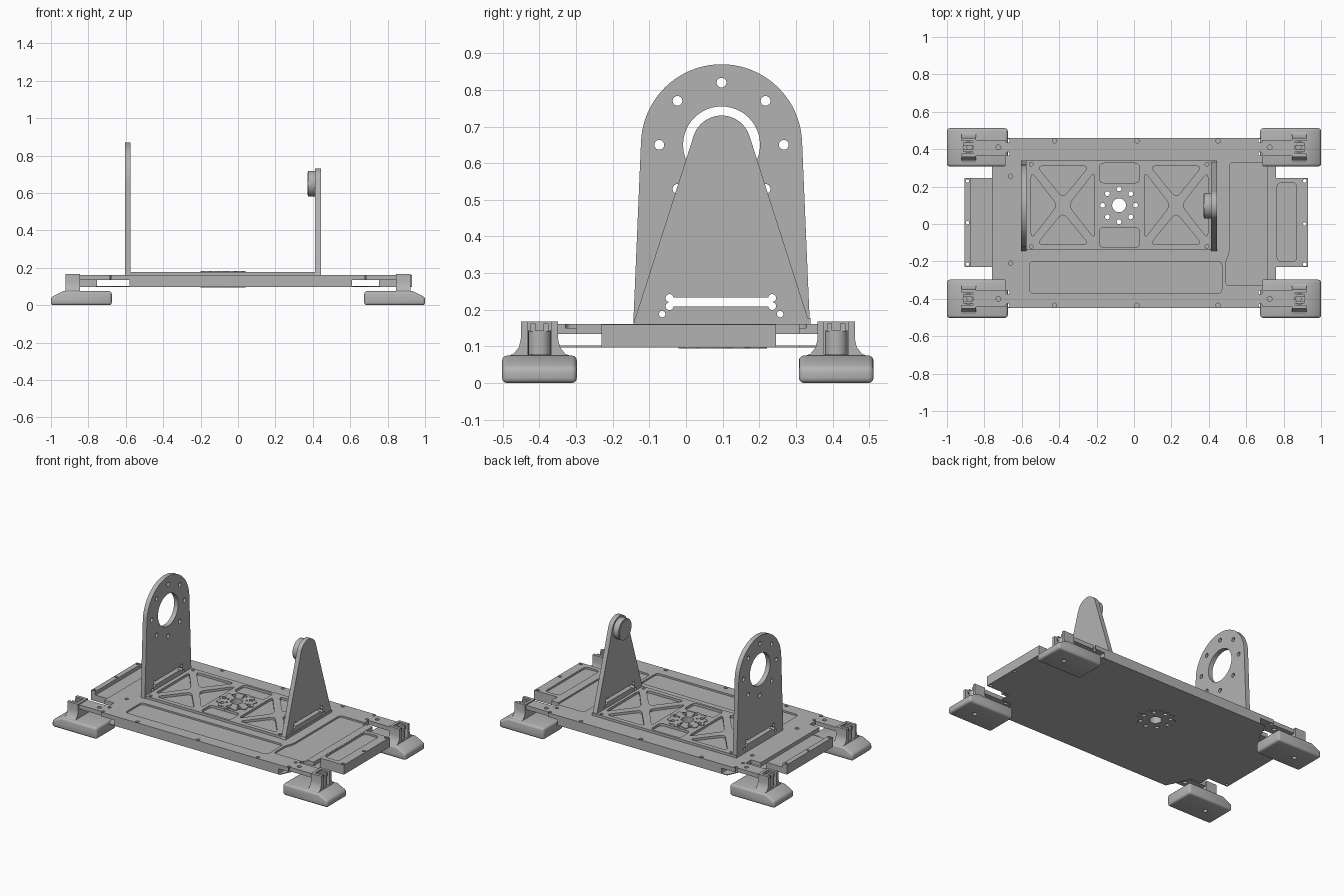
import bpy, bmesh
from math import sin, cos, pi, radians
from mathutils import Vector

if "Cube" in bpy.data.objects:
    bpy.data.objects.remove(bpy.data.objects["Cube"])

metal = bpy.data.materials.new("grey metal")
metal.use_nodes = True
COLOR = (0.45, 0.45, 0.45, 1)
metal.diffuse_color = COLOR
metal.node_tree.nodes["Principled BSDF"].inputs["Base Color"].default_value = COLOR


# ---- helpers ----
def add_prism(bm, pts, lo, hi, axis="z"):
    """Extrude a 2D outline along an axis (x: pts are y,z; y: pts are x,z)."""
    place = {"z": lambda p, h: (p[0], p[1], h),
             "x": lambda p, h: (h, p[0], p[1]),
             "y": lambda p, h: (p[0], h, p[1])}[axis]
    face = bm.faces.new([bm.verts.new(place(p, lo)) for p in pts])
    ext = bmesh.ops.extrude_face_region(bm, geom=[face])
    shift = Vector(place((0, 0), hi - lo))
    verts = [v for v in ext["geom"] if isinstance(v, bmesh.types.BMVert)]
    bmesh.ops.translate(bm, vec=shift, verts=verts)


def build(name, prisms):
    bm = bmesh.new()
    for prism in prisms:
        add_prism(bm, *prism)
    bmesh.ops.recalc_face_normals(bm, faces=bm.faces)
    mesh = bpy.data.meshes.new(name)
    bm.to_mesh(mesh)
    bm.free()
    mesh.materials.append(metal)
    obj = bpy.data.objects.new(name, mesh)
    bpy.context.collection.objects.link(obj)
    return obj


def bake(obj):
    """Apply the modifiers of an object."""
    deps = bpy.context.evaluated_depsgraph_get()
    obj.data = bpy.data.meshes.new_from_object(obj.evaluated_get(deps))
    obj.modifiers.clear()


def cut(obj, prisms):
    tool = build("cutter", prisms)
    tool.hide_render = True
    mod = obj.modifiers.new("cut", "BOOLEAN")
    mod.operation, mod.solver, mod.use_self = "DIFFERENCE", "EXACT", True
    mod.object = tool
    bake(obj)
    bpy.data.objects.remove(tool)


def smooth(obj):
    bpy.ops.object.select_all(action="DESELECT")
    obj.select_set(True)
    bpy.context.view_layer.objects.active = obj
    bpy.ops.object.shade_smooth_by_angle(angle=radians(30))


def rect(x0, x1, y0, y1):
    return [(x0, y0), (x1, y0), (x1, y1), (x0, y1)]


def circle(x, y, r, n=20):
    return [(x + r * cos(2 * pi * i / n), y + r * sin(2 * pi * i / n)) for i in range(n)]


def ring(x, y, r, n):
    return circle(x, y, r, n)


def rounded(pts, r, n=4):
    """Round each corner of an outline with a small curve."""
    out = []
    for i, p in enumerate(pts):
        p = Vector(p)
        a, b = Vector(pts[i - 1]), Vector(pts[(i + 1) % len(pts)])
        a = p + (a - p).normalized() * min(r, (a - p).length * .45)
        b = p + (b - p).normalized() * min(r, (b - p).length * .45)
        for k in range(n + 1):
            t = k / n
            out.append(tuple(a * (1 - t) ** 2 + p * 2 * t * (1 - t) + b * t * t))
    return out


CY = 0.005                  # base centre line
HX, HY = -0.08, 0.10        # hub centre
AY, AZ = 0.097, 0.65        # bracket axis
SIDES = [(sx, sy) for sx in (-1, 1) for sy in (-1, 1)]
hub_holes = [(circle(HX, HY, 0.037, 24), 0, 1)]
hub_holes += [(circle(x, y, 0.013, 12), 0, 1) for x, y in ring(HX, HY, 0.088, 8)]

# ---- base: notched top deck, thin bottom sheet, rim walls ----
quarter = [(0.76, 0.305), (0.69, 0.305), (0.69, 0.36), (0.86, 0.36),
           (0.86, 0.445), (0.68, 0.445), (0.68, 0.455)]
outline = []
for sx, sy in ((1, 1), (-1, 1), (-1, -1), (1, -1)):
    part = quarter if sx * sy > 0 else quarter[::-1]
    outline += [(sx * x, CY + sy * y) for x, y in part]
deck = build("top_deck", [(outline, 0.134, 0.161)])
pockets = [rect(-0.56, 0.47, -0.37, -0.2),
           [(0.49, -0.33), (0.71, -0.33), (0.71, 0.33), (0.51, 0.33),
            (0.51, -0.16), (0.49, -0.2)]]
cuts = [(rounded(p, 0.025), 0.15, 0.3) for p in pockets]
cuts += [(circle(x, CY + s * 0.44, 0.012, 12), 0, 1)
         for x in (-0.425, 0.015, 0.45) for s in (-1, 1)]
for sx, sy in SIDES:
    cuts += [(circle(sx * x, CY + sy * y, r, 12), 0, 1)
             for x, y, r in ((0.675, 0.44, 0.01), (0.675, 0.37, 0.01), (0.725, 0.405, 0.013))]
cuts += [(circle(-0.66, y, 0.012, 12), 0, 1) for y in (0.255, -0.21)]
cut(deck, cuts + hub_holes)

sheet = [(0.76, 0.24), (0.76, 0.305), (0.69, 0.305), (0.62, 0.455)]
sheet_outline = []
for sx, sy in ((1, 1), (-1, 1), (-1, -1), (1, -1)):
    part = sheet if sx * sy > 0 else sheet[::-1]
    sheet_outline += [(sx * x, CY + sy * y) for x, y in part]
cut(build("bottom_sheet", [(sheet_outline, 0.097, 0.102)]), hub_holes)

for name, s in (("front_wall", -1), ("back_wall", 1)):
    lo, hi = sorted((CY + s * 0.40, CY + s * 0.455))
    build(name, [(rect(-0.58, 0.61, lo, hi), 0.098, 0.15)])

# ---- end extensions ----
right_end = build("left_end_box", [(rect(0.755, 0.93, -0.23, 0.245), 0.097, 0.16)])
cut(right_end, [(rounded(rect(0.765, 0.87, -0.2, 0.22), 0.025), 0.148, 0.3)]
    + [(circle(0.913, y, 0.01, 12), 0, 1) for y in (-0.215, 0.0, 0.23)])
build("right_end_floor", [(rect(-0.88, -0.755, -0.23, 0.245), 0.097, 0.137)])
bar = build("right_end_bar", [(rect(-0.905, -0.872, -0.23, 0.245), 0.097, 0.161)])
cut(bar, [(circle(-0.89, y, 0.009, 12), 0, 1) for y in (-0.215, 0.007, 0.23)])

# ---- raised truss plate ----
truss = build("truss_plate", [(rect(-0.605, 0.445, -0.14, 0.34), 0.158, 0.177)])
tool = []
for cx in (-0.38, 0.225):
    w, h, g = 0.17, 0.21, 0.03
    for s in (-1, 1):
        for tri in ([(s * w, -h + g), (s * w, h - g), (s * g, 0)],
                    [(-w + g, s * h), (w - g, s * h), (0, s * g * 1.3)]):
            tool.append((rounded([(cx + x, HY + y) for x, y in tri], 0.035), 0.1615, 0.3))
for y0, y1 in ((0.22, 0.325), (-0.125, -0.02)):
    tool.append((rounded(rect(-0.185, 0.03, y0, y1), 0.025), 0.1615, 0.3))
tool += [(circle(x, y, 0.01, 12), 0.16, 1) for x in (-0.55, 0.39) for y in (-0.12, 0.32)]
cut(truss, tool + hub_holes)

# ---- central hub with scalloped rim ----
lobes = [(HX + (0.112 + 0.009 * cos(12 * a)) * cos(a), HY + (0.112 + 0.009 * cos(12 * a)) * sin(a))
         for a in (2 * pi * i / 96 for i in range(96))]
hub = build("hub", [(lobes, 0.094, 0.182)])
rim_holes = [(circle(x, y, 0.007, 8), 0.17, 1) for x, y in ring(HX, HY, 0.06, 8)]
cut(hub, hub_holes + rim_holes)
smooth(hub)


# ---- upright brackets ----
def arch(radius, half_base, start, n=40):
    """Side outline: straight flanks rising to a round head."""
    angles = [radians(start) + (pi - 2 * radians(start)) * i / n for i in range(n + 1)]
    head = [(AY + radius * cos(a), AZ + radius * sin(a)) for a in angles]
    return [(AY - half_base, 0.16), (AY + half_base, 0.16)] + head


def foot_slots(lo, hi):
    """Dog-bone slot and bolt holes near the bracket base."""
    res = [(rect(-0.047, 0.237, 0.209, 0.234), lo, hi, "x")]
    res += [(circle(y, z, 0.011, 12), lo, hi, "x") for y in (-0.045, 0.235) for z in (0.21, 0.232)]
    return res + [(circle(y, 0.188, 0.009, 12), lo, hi, "x") for y in (-0.065, 0.257)]


tall = build("tall_bracket", [(arch(0.22, 0.241, 2), -0.605, -0.575, "x")])
bolts = [(circle(y, z, 0.0135, 14), -1, 0, "x") for y, z in ring(AY, AZ, 0.17, 8)]
cut(tall, [(circle(AY, AZ, 0.105, 48), -1, 0, "x")] + bolts + foot_slots(-1, 0))
smooth(tall)

short = build("short_bracket", [(arch(0.08, 0.241, 18), 0.413, 0.443, "x")])
cut(short, foot_slots(0, 1))
smooth(short)
boss = build("bearing_boss", [(circle(AY, AZ, 0.068, 40), 0.375, 0.42, "x"),
                              (circle(AY, AZ, 0.06, 40), 0.372, 0.376, "x")])
smooth(boss)

# ---- corner feet: pad, flared post, adjusting screw ----
flare = [(0.095, 0.07), (0.07, 0.08), (0.056, 0.098), (0.051, 0.12), (0.051, 0.168)]
for sx, sy in SIDES:
    tag = ("back" if sy > 0 else "front") + ("_left" if sx > 0 else "_right")
    cy = CY + sy * 0.405
    drill = (circle(sx * 0.88, cy, 0.014, 16), -1, 1)

    side = [(sx * x, z) for x, z in ((0.675, 0), (1, 0), (1, 0.043), (0.935, 0.075), (0.675, 0.075))]
    pad = build(tag + "_foot_pad", [(side, cy - 0.102, cy + 0.102, "y")])
    mod = pad.modifiers.new("soft edges", "BEVEL")
    mod.width, mod.segments = 0.014, 3
    bake(pad)
    cut(pad, [drill])
    smooth(pad)

    profile = [(cy + y, z) for y, z in flare] + [(cy - y, z) for y, z in flare[::-1]]
    lo, hi = sorted((sx * 0.845, sx * 0.922))
    post = build(tag + "_foot_post", [(profile, lo, hi, "x")])
    a, b = sorted((sx * 0.862, sx * 1))
    cut(post, [(rect(a, b, cy - 0.033, cy + 0.033), 0.078, 1)])
    smooth(post)

    screw = build(tag + "_foot_screw", [(circle(sx * 0.885, cy, 0.031, 20), 0.07, 0.143)])
    cut(screw, [drill])
    smooth(screw)
    build(tag + "_screw_tabs", [(rect(a, a + 0.05, cy + y - 0.007, cy + y + 0.007), 0.14, 0.162)
                                if sx > 0 else
                                (rect(b - 0.05, b, cy + y - 0.007, cy + y + 0.007), 0.14, 0.162)
                                for y in (-0.018, 0.018)])
